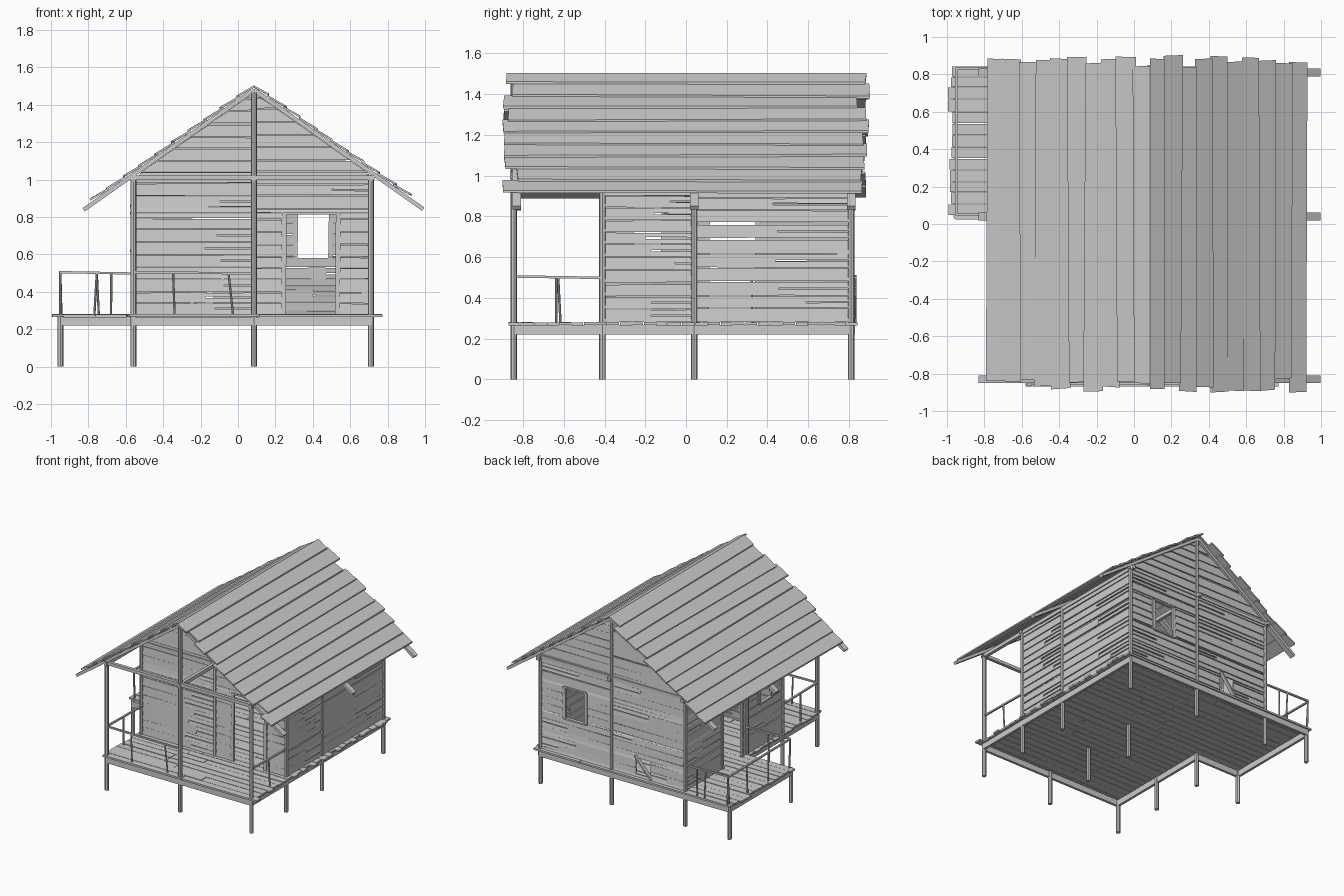
import bpy, bmesh, math, random
from mathutils import Vector, Matrix

if "Cube" in bpy.data.objects:
    bpy.data.objects.remove(bpy.data.objects["Cube"])

random.seed(7)
R = random.uniform
RX, RZ, SL = 0.085, 1.485, 0.705          # ridge x, ridge height, roof slope
XS = (-0.56, RX, 0.71)                    # post columns
YS = (-0.845, -0.41, 0.04, 0.81)          # post rows
DECK = 0.28


def finish(bm, name, smooth=False):
    bmesh.ops.recalc_face_normals(bm, faces=bm.faces)
    me = bpy.data.meshes.new(name)
    bm.to_mesh(me)
    bm.free()
    ob = bpy.data.objects.new(name, me)
    bpy.context.collection.objects.link(ob)


def slab(bm, quad, off):
    """Board: a quad thickened along an offset vector."""
    a = [bm.verts.new(p) for p in quad]
    b = [bm.verts.new(Vector(p) + Vector(off)) for p in quad]
    bm.faces.new(a)
    bm.faces.new(b[::-1])
    for i in range(4):
        j = (i + 1) % 4
        bm.faces.new((a[i], b[i], b[j], a[j]))


def bar(bm, p, q, w, h=None):
    """Straight member from p to q: box if h is given, else 8-sided pole."""
    p, q = Vector(p), Vector(q)
    d = q - p
    m = Matrix.Translation((p + q) / 2) @ d.to_track_quat('Z', 'Y').to_matrix().to_4x4()
    if h:
        bmesh.ops.create_cube(bm, size=1, matrix=m @ Matrix.Diagonal((w, h, d.length, 1)))
    else:
        bmesh.ops.create_cone(bm, cap_ends=True, segments=8, radius1=w / 2,
                              radius2=w / 2, depth=d.length, matrix=m)


def half_width(z):
    return max(0.0, (RZ - 0.02 - z) / SL)


def wall(name, place, bays, ztop, holes=(), gable=False):
    """Rows of uneven horizontal planks with openings and split ends."""
    bm = bmesh.new()
    t = Vector(place(0, 0, -0.012)) - Vector(place(0, 0, 0))

    def plank(a, b, z0, z1):
        lo0 = lo1 = a
        hi0 = hi1 = b
        if gable:
            w0, w1 = half_width(z0), half_width(z1)
            lo0, hi0 = max(a, RX - w0), min(b, RX + w0)
            lo1, hi1 = max(a, RX - w1), min(b, RX + w1)
        if hi0 - lo0 < 0.01:
            return
        hi1 = max(hi1, lo1 + 0.001)
        g0, g1 = R(0, 0.003), R(0, 0.003)
        slab(bm, [place(lo0, z0 + g0, 0.007), place(hi0, z0 + g1, 0.007),
                  place(hi1, z1 - g1, 0.002), place(lo1, z1 - g0, 0.002)], t)

    for b0, b1 in bays:
        z = DECK
        while z < ztop - 0.01:
            top = min(z + R(0.055, 0.07), ztop)
            cuts = sorted({z, top} | {c for h in holes for c in h[2:] if z < c < top})
            for z0, z1 in zip(cuts, cuts[1:]):
                segs, mid = [(b0, b1)], (z0 + z1) / 2
                for h in holes:
                    if h[2] < mid < h[3]:
                        segs = [s for a, b in segs for s in
                                ((a, min(b, h[0])), (max(a, h[1]), b)) if s[1] - s[0] > 0.005]
                for a, b in segs:
                    if b - a > 0.3 and z1 - z0 > 0.04 and not (gable and z1 > 1.0) and R(0, 1) < 0.5:
                        m = a + (b - a) * R(0.45, 0.8)
                        plank(a, m, z0, z1)
                        plank(m, b, z0, mid - 0.002)
                        plank(m, b, mid + 0.002, z1)
                    else:
                        plank(a, b, z0, z1)
            z = top + (R(0.006, 0.012) if R(0, 1) < 0.15 else 0.001)
    finish(bm, name)


def frame(name, place, u0, u1, z0, z1, sill):
    bm = bmesh.new()
    for u in (u0, u1):
        bar(bm, place(u, z0, 0.004), place(u + 0.004, z1, 0.004), 0.016, 0.026)
    bar(bm, place(u0, z1, 0.004), place(u1, z1, 0.004), 0.026, 0.012)
    if sill:
        bar(bm, place(u0, z0, 0.004), place(u1, z0, 0.004), 0.026, 0.012)
    finish(bm, name)


front = lambda u, z, d: (u, YS[1] - d, z)
back = lambda u, z, d: (u, YS[3] + d, z)
left = lambda u, z, d: (XS[0] - d, u, z)
right = lambda u, z, d: (XS[2] + d, u, z)
xb = [(XS[0], XS[1]), (XS[1], XS[2])]
yb = [(YS[1], YS[2]), (YS[2], YS[3])]

# Walls with doors, windows and a broken spot at the back
wall("front_wall", front, xb, 1.45, [(0.245, 0.53, 0.27, 0.82)], True)
wall("back_wall", back, xb, 1.45, [(0.31, 0.49, 0.58, 0.82), (-0.26, -0.13, 0.30, 0.43)], True)
wall("left_wall", left, yb, 1.02, [(0.10, 0.35, 0.27, 0.82), (-0.27, -0.11, 0.62, 0.86)])
wall("right_wall", right, yb, 1.02)
frame("front_door_frame", front, 0.243, 0.532, DECK, 0.82, False)
frame("side_door_frame", left, 0.10, 0.35, DECK, 0.82, False)
frame("back_window_frame", back, 0.305, 0.495, 0.575, 0.825, True)
frame("side_window_frame", left, -0.27, -0.11, 0.62, 0.86, True)
bm = bmesh.new()
bar(bm, (-0.27, 0.815, 0.29), (-0.13, 0.822, 0.45), 0.03, 0.012)
finish(bm, "broken_plank")

# Posts: full height around the outside, short stilts under the floor
bm = bmesh.new()
for x in XS:
    for y in YS:
        inner = x == RX and y == YS[2]
        top = 0.27 if inner else RZ - 0.02 - SL * abs(x - RX)
        bar(bm, (x, y, 0), (x, y, top), 0.032)
for y in (YS[2], YS[3]):
    bar(bm, (-0.95, y, 0), (-0.95, y, 0.27), 0.032)
finish(bm, "posts")

# Skirt beams round the floor
bm = bmesh.new()
loop = [(-0.56, -0.85), (0.715, -0.85), (0.715, 0.82), (-0.955, 0.82), (-0.955, 0.035), (-0.56, 0.035)]
for a, b in zip(loop, loop[1:] + loop[:1]):
    bar(bm, (*a, 0.243), (*b, 0.243), 0.02, 0.046)
finish(bm, "skirt_beams")

# Floor boards running across, with the balcony on the left
bm = bmesh.new()
y = -0.87
while y < 0.83:
    w = min(R(0.055, 0.07), 0.845 - y)
    x0 = (-0.97 if y > 0.0 else -0.575) - R(0, 0.025)
    x1 = 0.73 + R(0, 0.045)
    m = R(-0.3, 0.4)
    for a, b in ((x0, m), (m + 0.003, x1)):
        z = DECK + R(-0.002, 0.001)
        slab(bm, [(a, y, z), (b, y, z), (b, y + w - 0.004, z), (a, y + w - 0.004, z)], (0, 0, -0.014))
    y += w
finish(bm, "floor_boards")

# Tie beams at eave height, wall plates and ridge beam
bm = bmesh.new()
for y in (YS[0], YS[1], YS[3]):
    bar(bm, (XS[0] - 0.02, y, 1.01), (XS[2] + 0.02, y, 1.01), 0.025, 0.025)
for x in XS:
    bar(bm, (x, YS[0] - 0.02, 1.005), (x, YS[3] + 0.04, 1.005), 0.025, 0.028)
bar(bm, (RX, YS[0], RZ - 0.025), (RX, YS[3], RZ - 0.025), 0.025, 0.03)
finish(bm, "tie_beams")

# Rafters
bm = bmesh.new()
for y in (-0.83, 0.04, 0.81):
    for x in (-0.825, 0.99):
        bar(bm, (RX, y, RZ - 0.005), (x, y, RZ - 0.005 - SL * abs(x - RX)), 0.042, 0.022)
finish(bm, "rafters")

# Lapped roof boards with ragged ends
for name, s, reach in (("roof_left", -1, 0.875), ("roof_right", 1, 0.84)):
    bm = bmesh.new()
    n = 10
    for i in range(n):
        d0 = reach * i / n - (0.012 if i else 0)
        d1 = reach * (i + 1) / n + R(-0.004, 0.006)
        y0, y1 = -0.86 - R(-0.03, 0.05), 0.86 + R(-0.02, 0.05)
        k = R(-0.006, 0.006)
        top, low = RZ + 0.019, RZ + 0.03 + R(-0.002, 0.003)
        za, zb = top - SL * d0, low - SL * d1
        slab(bm, [(RX + s * d0, y0, za), (RX + s * (d1 + k), y0 + R(-.008, .008), zb - SL * k),
                  (RX + s * (d1 - k), y1, zb + SL * k), (RX + s * d0, y1 + R(-.008, .008), za)],
             (0, 0, -0.012))
    finish(bm, name)


def railing(name, p, q, stops):
    """Thin top rail with crooked uprights."""
    bm = bmesh.new()
    p, q = Vector((*p, 0.505)), Vector((*q, 0.498))
    bar(bm, p, q, 0.014, 0.012)
    for f in stops:
        t = p.lerp(q, f)
        foot = p.lerp(q, min(1, max(0, f + R(-0.04, 0.04))))
        bar(bm, (foot.x, foot.y, DECK - 0.01), t, 0.012)
    finish(bm, name)


# Porch and balcony railings
railing("porch_front_rail", (-0.56, -0.845), (RX, -0.845), (0.33, 0.79))
railing("porch_left_rail", (-0.56, -0.845), (-0.56, -0.41), (0.48,))
railing("porch_right_rail", (0.71, -0.845), (0.71, -0.41), (0.5,))
railing("balcony_back_rail", (-0.95, 0.83), (-0.56, 0.83), (0, 0.5, 0.7))
railing("balcony_side_rail", (-0.95, 0.05), (-0.95, 0.83), (0, 0.35, 0.7, 1))
railing("balcony_front_rail", (-0.95, 0.05), (-0.56, 0.05), (0, 0.5))
